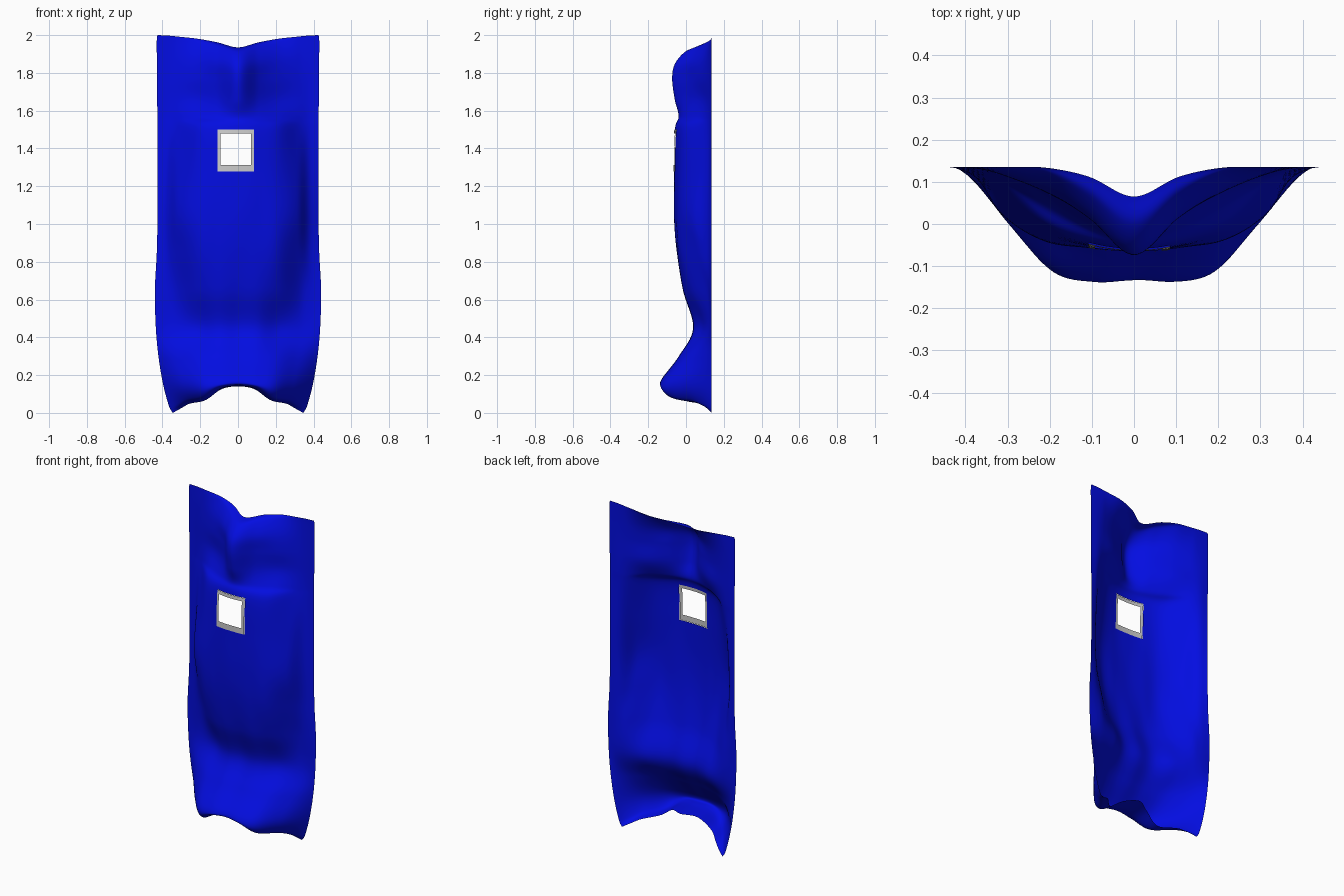
import bpy, bmesh
from mathutils import Vector, noise

if "Cube" in bpy.data.objects:
    bpy.data.objects.remove(bpy.data.objects["Cube"])

# Cross-sections from head to foot:
# centre height, edge height offset, half width, then depth at the COLS fractions
COLS = [0, .25, .5, .75, .87, 1]
EDGE_Y = 0.135
ROWS = [
    (1.935, .065, .425, .065, .112, .134, .135, .135),
    (1.915, .062, .430, .000, .070, .120, .133, .135),
    (1.85, .025, .430, -.058, .020, .088, .125, .133),
    (1.77, .000, .430, -.074, .015, .078, .120, .132),
    (1.66, .000, .428, -.060, .015, .080, .118, .132),
    (1.57, .000, .427, -.038, -.008, .045, .108, .130),
    (1.50, .000, .427, -.057, -.043, -.002, .095, .126),
    (1.278, .000, .426, -.062, -.054, -.028, .055, .115),
    (1.05, .000, .426, -.064, -.057, -.040, .028, .105),
    (0.85, .000, .430, -.048, -.045, -.022, .065, .115),
    (0.65, .000, .440, -.012, -.012, .028, .110, .128),
    (0.45, .000, .435, .045, .043, .088, .120, .130),
    (0.30, -.010, .420, -.035, -.035, -.010, .058, .092),
    (0.17, -.025, .395, -.133, -.131, -.106, .000, .062),
    (0.145, -.110, .365, -.090, -.112, -.090, .020, .080),
    (0.14, -.140, .345, .050, .010, .000, .080, .110),
]
HEAD_HEM = [0, .40, .70, .88, .96, 1]            # how the hems rise and fall
FOOT_HEM = [0, .10, .52, .66, .82, 1]            # towards the long sides
WINDOW_ROW = 6                                   # segment holding the window
OUTER, INNER = (-.108, .085), (-.093, .068)      # frame edges in x
F_IN = (.13, .85)                                # frame edges within the segment


def hermite(knots, vals, t, flat_start=False):
    """Smooth curve through values at the knots."""
    n = len(knots)
    i = max(k for k in range(n - 1) if k == 0 or knots[k] <= t)

    def slope(k):
        if k == 0 and flat_start:
            return 0
        a, b = max(k - 1, 0), min(k + 1, n - 1)
        return (vals[b] - vals[a]) / (knots[b] - knots[a])
    h = knots[i + 1] - knots[i]
    s = (t - knots[i]) / h
    return ((2*s**3 - 3*s*s + 1) * vals[i] + (s**3 - 2*s*s + s) * h * slope(i)
            + (3*s*s - 2*s**3) * vals[i + 1] + (s**3 - s*s) * h * slope(i + 1))


def subdivide(breaks, step):
    out = []
    for a, b in zip(breaks, breaks[1:]):
        n = max(1, round((b - a) / step))
        out += [a + (b - a) * k / n for k in range(n)]
    return out + [breaks[-1]]


row_ids = list(range(len(ROWS)))
us = subdivide([-1] + [x / .4265 for x in (OUTER[0], INNER[0], INNER[1], OUTER[1])] + [1], .03)
w = WINDOW_ROW
vs = subdivide([0, w, w + F_IN[0], w + F_IN[1], w + 1, len(ROWS) - 1], .125)


def sheet_row(v):
    vals = [hermite(row_ids, [r[c] for r in ROWS], v) for c in range(8)]
    zc, dz, hw, depths = vals[0], vals[1], vals[2], vals[3:] + [EDGE_Y]
    hem = HEAD_HEM if zc > 1 else FOOT_HEM
    pts = []
    for u in us:
        t = abs(u)
        y = hermite(COLS, depths, t, True)
        # gentle wrinkles that fade out at the hem
        y += .004 * noise.noise(Vector((u * 3.2, zc * 2.4, 3))) * min(1, (1 - t) * 4) * min(1, v)
        pts.append(Vector((u * hw, min(y, EDGE_Y), zc + dz * hermite(COLS, hem, t, True))))
    return pts


grid = [sheet_row(v) for v in vs]


def part_of(j, i):
    u, v = (us[i] + us[i + 1]) / 2 * .4265, (vs[j] + vs[j + 1]) / 2
    if OUTER[0] < u < OUTER[1] and w < v < w + 1:
        inside = INNER[0] < u < INNER[1] and w + F_IN[0] < v < w + F_IN[1]
        return "hole" if inside else "window_frame"
    return "drape_sheet"


def build(name, offset):
    bm = bmesh.new()
    verts = [[bm.verts.new(p + Vector((0, offset, 0))) for p in row] for row in grid]
    for j in range(len(vs) - 1):
        for i in range(len(us) - 1):
            if part_of(j, i) == name:
                bm.faces.new((verts[j][i], verts[j + 1][i], verts[j + 1][i + 1], verts[j][i + 1]))
    bmesh.ops.delete(bm, geom=[v for v in bm.verts if not v.link_faces], context='VERTS')
    for f in bm.faces:
        f.smooth = True
    mesh = bpy.data.meshes.new(name)
    bm.to_mesh(mesh)
    bm.free()
    obj = bpy.data.objects.new(name, mesh)
    bpy.context.collection.objects.link(obj)
    return obj


# Blue cloth draped over a lying body
sheet = build("drape_sheet", 0)
blue = bpy.data.materials.new("blue_cloth")
blue.diffuse_color = (.001, .004, .75, 1)
blue.use_nodes = True
blue.node_tree.nodes["Principled BSDF"].inputs["Base Color"].default_value = blue.diffuse_color
sheet.data.materials.append(blue)

# Grey border around the open window
build("window_frame", -.003)
